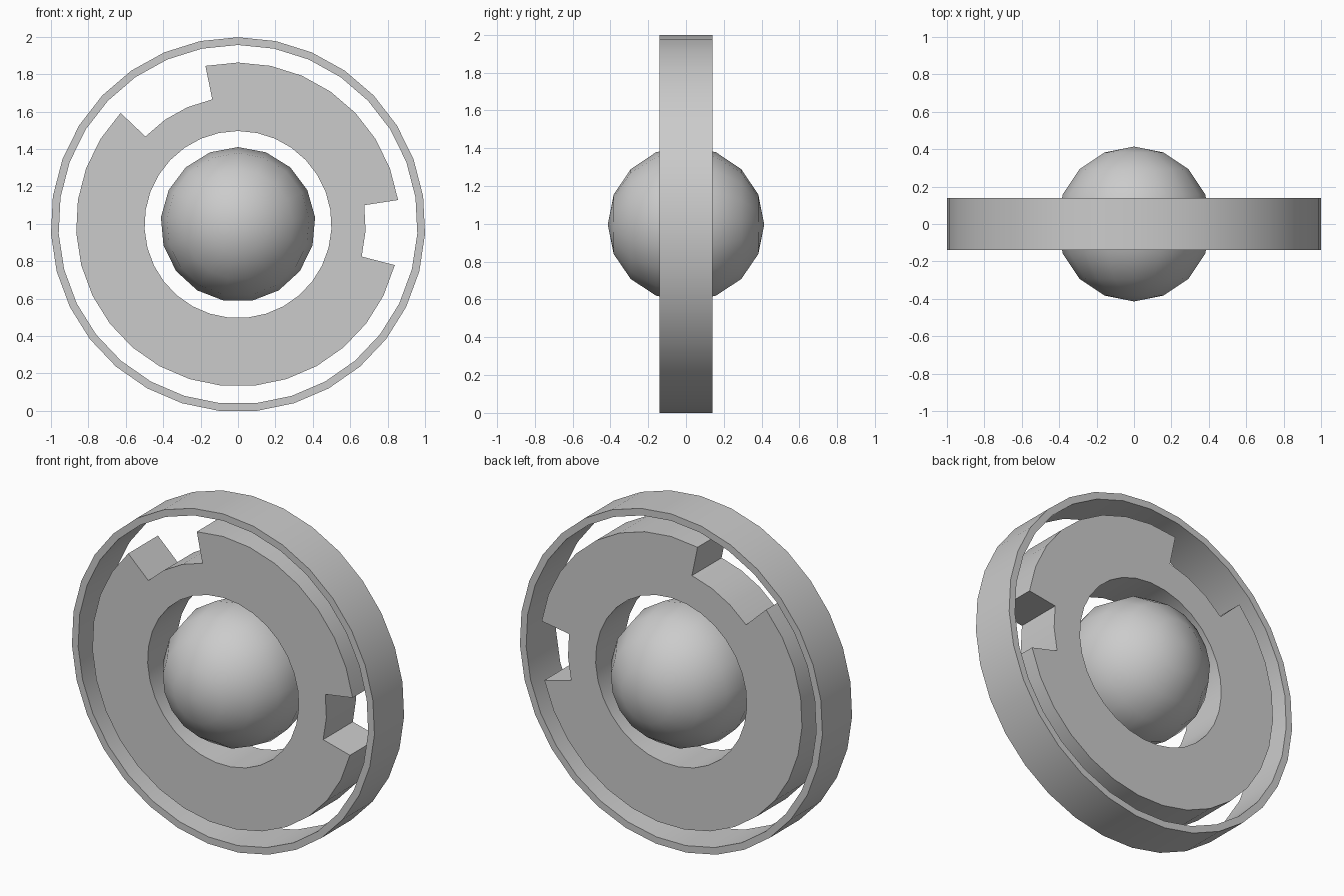
import bpy, bmesh
from math import sin, cos, pi

if "Cube" in bpy.data.objects:
    bpy.data.objects.remove(bpy.data.objects["Cube"])

SIDES = 31
R = 1.0013
CZ = R * cos(pi / SIDES)
DEPTH = 0.28


def point(r, k, n=SIDES, y=0.0):
    a = 2 * pi * k / n          # clockwise from the top
    return (r * sin(a), y, CZ + r * cos(a))


def finish(bm, name, depth=None):
    bmesh.ops.remove_doubles(bm, verts=bm.verts[:], dist=1e-4)
    bmesh.ops.recalc_face_normals(bm, faces=bm.faces[:])
    mesh = bpy.data.meshes.new(name)
    bm.to_mesh(mesh)
    bm.free()
    ob = bpy.data.objects.new(name, mesh)
    bpy.context.collection.objects.link(ob)
    bpy.ops.object.select_all(action='DESELECT')
    bpy.context.view_layer.objects.active = ob
    ob.select_set(True)
    if depth:
        mod = ob.modifiers.new("thickness", 'SOLIDIFY')
        mod.thickness = depth
        mod.offset = 0
        bpy.ops.object.modifier_apply(modifier=mod.name)
    bpy.ops.object.shade_smooth_by_angle(angle=pi / 6)
    return ob


def band(bm, r0, r1, skip=()):
    for k in range(SIDES):
        if k not in skip:
            quad = [point(r0, k), point(r1, k), point(r1, k + 1), point(r0, k + 1)]
            bm.faces.new([bm.verts.new(p) for p in quad])


# Thin outer hoop
bm = bmesh.new()
band(bm, 0.96, R)
finish(bm, "outer_ring", DEPTH)

# Thick inner ring with a narrow and a wide notch in its rim
bm = bmesh.new()
band(bm, 0.5, 0.683)
band(bm, 0.683, 0.866, skip=(7, 8, 27, 28, 29))
finish(bm, "notched_ring", DEPTH)

# Central ball, poles facing front and back
bm = bmesh.new()
SEG, RINGS, RB = 17, 8, 0.414
for j in range(RINGS):
    a, b = pi * j / RINGS, pi * (j + 1) / RINGS
    for k in range(SEG):
        corners = [(a, k), (a, k + 1), (b, k + 1), (b, k)]
        if j == 0:
            corners.pop(1)
        elif j == RINGS - 1:
            corners.pop(2)
        bm.faces.new([bm.verts.new(point(RB * sin(t), i, SEG, -RB * cos(t)))
                      for t, i in corners])
ball = finish(bm, "center_ball")
bpy.ops.object.shade_smooth()
